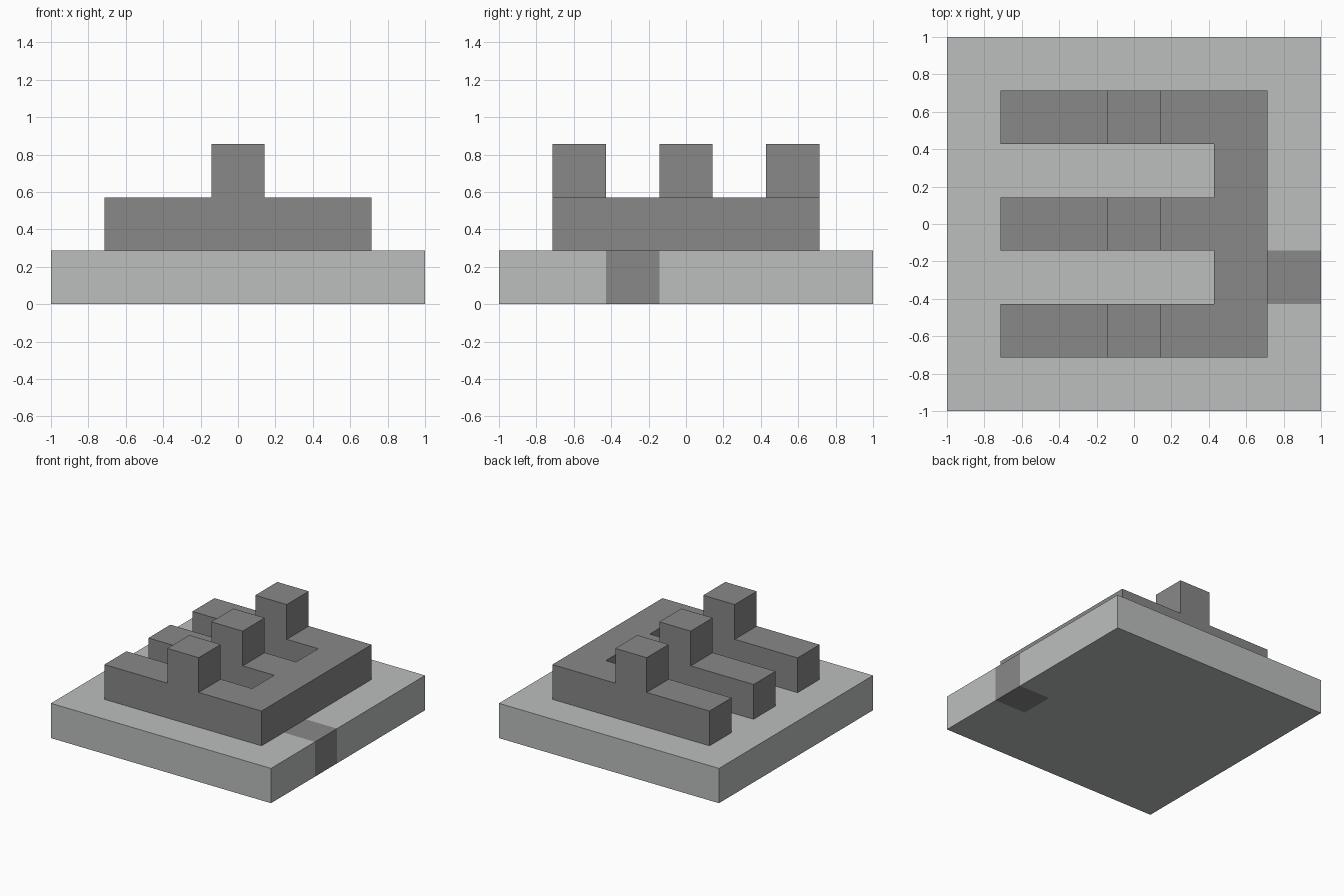
import bpy
import bmesh

if "Cube" in bpy.data.objects:
    bpy.data.objects.remove(bpy.data.objects["Cube"], do_unlink=True)

U = 2 / 7  # one block; the whole model sits on a 7 x 7 block grid


def material(name, rgb):
    mat = bpy.data.materials.new(name)
    mat.use_nodes = True
    color = (*rgb, 1.0)
    mat.diffuse_color = color
    mat.node_tree.nodes["Principled BSDF"].inputs["Base Color"].default_value = color
    return mat


light_grey = material("light grey", (0.50, 0.52, 0.515))
dark_grey = material("dark grey", (0.246, 0.246, 0.246))


def prism(name, outline, level, mat):
    """Extrude an outline, in block units, one block up from a level."""
    bm = bmesh.new()
    face = bm.faces.new([bm.verts.new((x * U, y * U, level * U)) for x, y in outline])
    top = bmesh.ops.extrude_face_region(bm, geom=[face])["geom"]
    verts = [g for g in top if isinstance(g, bmesh.types.BMVert)]
    bmesh.ops.translate(bm, verts=verts, vec=(0, 0, U))
    bmesh.ops.recalc_face_normals(bm, faces=bm.faces)
    mesh = bpy.data.meshes.new(name)
    bm.to_mesh(mesh)
    bm.free()
    mesh.materials.append(mat)
    obj = bpy.data.objects.new(name, mesh)
    bpy.context.collection.objects.link(obj)
    return obj


def rect(x0, x1, y0, y1):
    return [(x0, y0), (x1, y0), (x1, y1), (x0, y1)]


# Base slab with a one-block notch in its left edge, filled by a dark block
H = 3.5
notch = rect(2.5, H, -1.5, -0.5)
prism("base_slab", [(-H, -H), (H, -H), notch[1], notch[0], notch[3], notch[2],
                    (H, H), (-H, H)], 0, light_grey)
prism("edge_block", notch, 0, dark_grey)

# Comb: a spine along the left side with three arms
arm_centres = (-2, 0, 2)
comb = [(2.5, 2.5), (2.5, -2.5)]
for y in arm_centres:
    inner = 1.5
    if y > arm_centres[0]:
        comb.append((inner, y - 0.5))
    comb += [(-2.5, y - 0.5), (-2.5, y + 0.5)]
    if y < arm_centres[-1]:
        comb.append((inner, y + 0.5))
prism("comb", comb, 1, dark_grey)

# One upright cube on the middle of each arm
for side, y in zip(("front", "middle", "back"), arm_centres):
    prism(side + "_post", rect(-0.5, 0.5, y - 0.5, y + 0.5), 2, dark_grey)
